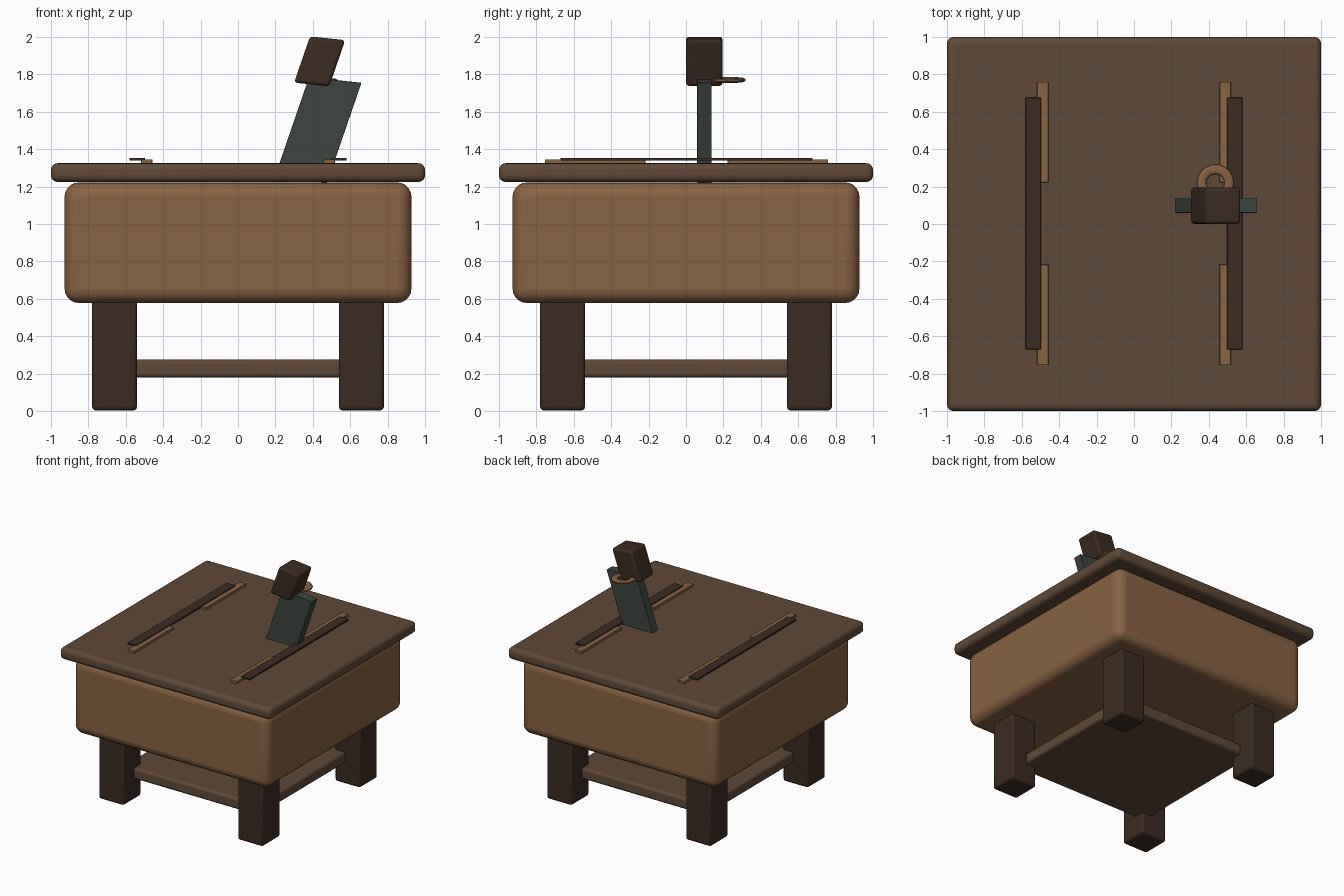
import bpy, bmesh, math
from mathutils import Matrix, Vector

if "Cube" in bpy.data.objects:
    bpy.data.objects.remove(bpy.data.objects["Cube"])


def material(name, rgb):
    def lin(c):
        c /= 255
        return c / 12.92 if c <= 0.04045 else ((c + 0.055) / 1.055) ** 2.4
    m = bpy.data.materials.new(name)
    m.diffuse_color = (*[lin(c) for c in rgb], 1)
    m.use_nodes = True
    m.node_tree.nodes["Principled BSDF"].inputs["Base Color"].default_value = m.diffuse_color
    return m


TAN = material("tan wood", (137, 99, 66))
BROWN = material("brown wood", (95, 73, 55))
DARK = material("dark wood", (60, 44, 34))
SLATE = material("slate green metal", (61, 69, 63))


def finish(name, bm, mat, bevel=0, segments=3):
    bmesh.ops.recalc_face_normals(bm, faces=bm.faces)
    me = bpy.data.meshes.new(name)
    bm.to_mesh(me)
    bm.free()
    me.materials.append(mat)
    ob = bpy.data.objects.new(name, me)
    bpy.context.collection.objects.link(ob)
    if bevel:
        mod = ob.modifiers.new("rounded edges", 'BEVEL')
        mod.width, mod.segments = bevel, segments
    bpy.ops.object.select_all(action='DESELECT')
    bpy.context.view_layer.objects.active = ob
    ob.select_set(True)
    bpy.ops.object.shade_smooth_by_angle(angle=math.radians(35))
    return ob


def box(name, lo, hi, mat, bevel=0, segments=3):
    bm = bmesh.new()
    bmesh.ops.create_cube(bm, size=1)
    lo, hi = Vector(lo), Vector(hi)
    for v in bm.verts:
        v.co = Vector([(lo[i] + hi[i]) / 2 + v.co[i] * (hi[i] - lo[i]) for i in range(3)])
    return finish(name, bm, mat, bevel, segments)


def leaning_box(name, top_left, across, down, y0, y1, mat, bevel):
    """Sheared box: a parallelogram in x/z, extruded along y."""
    bm = bmesh.new()
    a, u, d = Vector(top_left), Vector(across), Vector(down)
    face = bm.faces.new([bm.verts.new((p.x, y0, p.y)) for p in (a, a + u, a + u + d, a + d)])
    new = bmesh.ops.extrude_face_region(bm, geom=[face])["geom"]
    for v in new:
        if isinstance(v, bmesh.types.BMVert):
            v.co.y = y1
    return finish(name, bm, mat, bevel)


# Bench top, body and lower shelf
box("bench_top", (-1, -1, 1.225), (1, 1, 1.325), BROWN, 0.035, 4)
box("bench_body", (-0.927, -0.927, 0.578), (0.927, 0.927, 1.222), TAN, 0.075, 5)
box("lower_shelf", (-0.64, -0.64, 0.18), (0.64, 0.64, 0.275), BROWN, 0.02)

# Four legs
for sx, side in ((-1, "left"), (1, "right")):
    for sy, end in ((-1, "front"), (1, "back")):
        cx, cy = sx * 0.66, sy * 0.66
        box(f"{end}_{side}_leg", (cx - 0.12, cy - 0.12, 0.003), (cx + 0.12, cy + 0.12, 0.7), DARK, 0.02)

    # Thin runner strips on the top, two tan pieces under one dark rail
    x0, x1 = sorted((sx * 0.457, sx * 0.518))
    box(f"{side}_back_strip", (x0, 0.222, 1.32), (x1, 0.76, 1.346), TAN, 0.003, 2)
    box(f"{side}_front_strip", (x0, -0.755, 1.32), (x1, -0.217, 1.346), TAN, 0.003, 2)
    x0, x1 = sorted((sx * 0.497, sx * 0.58))
    box(f"{side}_rail", (x0, -0.67, 1.339), (x1, 0.675, 1.354), DARK, 0.003, 2)

# Leaning tool: slate blade stuck in the top, dark block head
leaning_box("blade", (0.38, 1.785), (0.28, -0.03), (-0.184, -0.535), 0.06, 0.137, SLATE, 0.004)
leaning_box("tool_head", (0.385, 2.003), (0.188, -0.02), (-0.085, -0.247), 0.0, 0.195, DARK, 0.018)

# Flattened ring on the back of the head
bm = bmesh.new()
bmesh.ops.create_circle(bm, segments=12, radius=1,
                        matrix=Matrix.Translation((0.073, 0, 0)) @ Matrix.Rotation(math.pi / 2, 4, 'X')
                        @ Matrix.Diagonal((0.027, 0.0125, 1, 1)))
bmesh.ops.spin(bm, geom=bm.verts[:] + bm.edges[:], cent=(0, 0, 0), axis=(0, 0, 1),
               angle=math.tau, steps=32, use_merge=True)
bmesh.ops.remove_doubles(bm, verts=bm.verts, dist=1e-4)
bm.transform(Matrix.Translation((0.435, 0.22, 1.77)) @ Matrix.Rotation(math.radians(3), 4, 'Y'))
finish("hanging_ring", bm, TAN)
